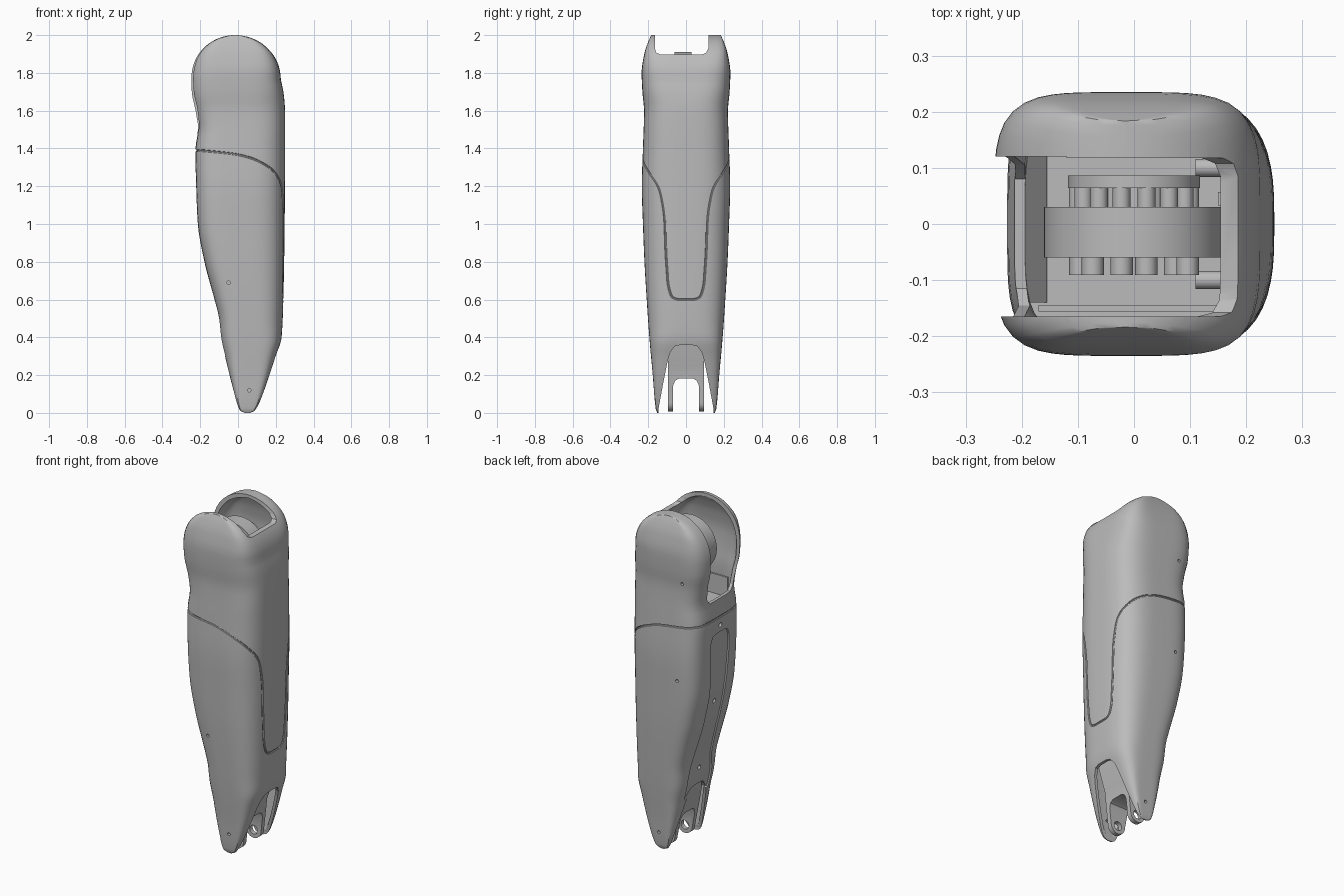
import bpy, bmesh, math
from mathutils import Vector, Matrix

if "Cube" in bpy.data.objects:
    bpy.data.objects.remove(bpy.data.objects["Cube"], do_unlink=True)

grey = bpy.data.materials.new("shell_grey")
grey.use_nodes = True
grey.diffuse_color = (0.5, 0.5, 0.5, 1)
grey.node_tree.nodes["Principled BSDF"].inputs["Base Color"].default_value = (0.5, 0.5, 0.5, 1)


def new_object(name, bm):
    bmesh.ops.recalc_face_normals(bm, faces=bm.faces)
    mesh = bpy.data.meshes.new(name)
    bm.to_mesh(mesh)
    bm.free()
    mesh.materials.append(grey)
    ob = bpy.data.objects.new(name, mesh)
    bpy.context.collection.objects.link(ob)
    return ob


def boolean(ob, cutter, operation="DIFFERENCE"):
    mod = ob.modifiers.new("cut", "BOOLEAN")
    mod.operation, mod.solver, mod.object = operation, "EXACT", cutter
    bpy.context.view_layer.objects.active = ob
    bpy.ops.object.modifier_apply(modifier=mod.name)
    bpy.data.objects.remove(cutter, do_unlink=True)


def prism(name, points, axis, low, high):
    """Extrude a 2D outline: (x, z) along y, or (y, z) along x."""
    bm = bmesh.new()
    place = (lambda p, d: (p[0], d, p[1])) if axis == "y" else (lambda p, d: (d, p[0], p[1]))
    a = [bm.verts.new(place(p, low)) for p in points]
    b = [bm.verts.new(place(p, high)) for p in points]
    bm.faces.new(a)
    bm.faces.new(b)
    for i in range(len(a)):
        j = (i + 1) % len(a)
        bm.faces.new((a[i], a[j], b[j], b[i]))
    return new_object(name, bm)


def box(name, low, high):
    outline = [(low[0], low[2]), (high[0], low[2]), (high[0], high[2]), (low[0], high[2])]
    return prism(name, outline, "y", low[1], high[1])


def rod(name, centre, radius, length, axis="y", sides=40):
    bm = bmesh.new()
    turn = Matrix.Rotation(math.pi / 2, 4, "X" if axis == "y" else "Y")
    bmesh.ops.create_cone(bm, cap_ends=True, segments=sides, radius1=radius, radius2=radius,
                          depth=length, matrix=Matrix.Translation(centre) @ turn)
    return new_object(name, bm)


def mirrored(half):
    return half + [(-y, z) for y, z in reversed(half)]


def profile(keys):
    """Smooth curve through (height, value) keys without overshoot."""
    slopes = [(b[1] - a[1]) / (b[0] - a[0]) for a, b in zip(keys, keys[1:])]
    tangents = [slopes[0]]
    for s, t in zip(slopes, slopes[1:]):
        tangents.append(2 * s * t / (s + t) if s * t > 0 else 0)
    tangents.append(slopes[-1])

    def value(z):
        i = max(k for k in range(len(slopes)) if k == 0 or keys[k][0] <= z)
        h = keys[i + 1][0] - keys[i][0]
        t = (z - keys[i][0]) / h
        return ((2 * t**3 - 3 * t**2 + 1) * keys[i][1] + (t**3 - 2 * t**2 + t) * h * tangents[i]
                + (3 * t**2 - 2 * t**3) * keys[i + 1][1] + (t**3 - t**2) * h * tangents[i + 1])
    return value


# Silhouettes of the limb, and how square its cross-section is
rear = profile([(0, .035), (.01, .012), (.03, 0), (.1, -.02), (.2, -.046), (.3, -.07), (.4, -.092),
                (.5, -.101), (.6, -.125), (.8, -.178), (1, -.213), (1.2, -.222), (1.39, -.226),
                (1.5, -.212), (1.6, -.228), (1.7, -.248), (1.77, -.25)])
shin = profile([(0, .065), (.01, .088), (.04, .108), (.1, .133), (.2, .168), (.3, .2), (.4, .231),
                (.6, .24), (1, .247), (1.5, .25), (1.6, .249), (1.68, .243), (1.77, .226)])
width = profile([(0, .152), (.02, .16), (.2, .176), (.4, .194), (.6, .208), (.8, .22), (1, .228),
                 (1.2, .234), (1.4, .228), (1.6, .222), (1.7, .231), (1.8, .235), (1.9, .221),
                 (1.96, .202), (2, .184)])
squareness = profile([(0, 12), (.1, 8), (.3, 4.5), (.5, 3.2), (1.6, 3.2), (1.75, 4), (1.85, 5), (1.94, 8), (2, 14)])


def extent(z):
    """Rear and shin limits; the knee top is a round disc."""
    if z < 1.77:
        return rear(z), shin(z)
    arc = math.sqrt(max(0, 1 - ((z - 1.77) / .23) ** 2))
    return -.016 - .234 * arc, -.016 + .242 * arc


def limb(name, inset=0.0, open_base=False):
    bm = bmesh.new()
    rings, sides, steps = [], 72, 72
    for i in range(steps + 1):
        z = 1 - math.cos(math.pi * i / steps)
        a, b = extent(z)
        a, b, w = a + inset, b - inset, width(z) - inset
        if b - a < .012:
            mid = (a + b) / 2
            a, b = mid - .006, mid + .006
        height = z * (1 - inset / 2)
        if open_base and i == 0:
            height = -.05
        ring = []
        for k in range(sides):
            t = 2 * math.pi * k / sides
            c, s = math.cos(t), math.sin(t)
            n = max(squareness(z), 3.2 if c > 0 else 4.5)
            r = (abs(c)**n + abs(s)**n) ** (-1 / n)
            ring.append(bm.verts.new(((a + b) / 2 + (b - a) / 2 * c * r, w * s * r, height)))
        rings.append(ring)
    for lo, hi in zip(rings, rings[1:]):
        for k in range(sides):
            j = (k + 1) % sides
            bm.faces.new((lo[k], lo[j], hi[j], hi[k]))
    bm.faces.new(rings[0])
    bm.faces.new(rings[-1])
    return new_object(name, bm)


# Hollow outer shell
shell = limb("outer_shell")
seam_half = [(-.23, 0, 1.39), (-.23, -.15, 1.39), (-.2, -.22, 1.39), (0, -.23, 1.37), (.1, -.23, 1.34),
             (.18, -.2, 1.29), (.23, -.14, 1.2), (.25, -.115, 1.05), (.25, -.11, .85),
             (.25, -.098, .68), (.25, -.08, .615), (.25, -.05, .6), (.25, 0, .6)]
loop = [Vector(p) for p in seam_half + [(x, -y, z) for x, y, z in seam_half[-2:0:-1]]]
path = [p.lerp(q, i / 8) for p, q in zip(loop, loop[1:] + loop[:1]) for i in range(8)]
for _ in range(6):
    path = [(path[i - 1] + p + path[(i + 1) % len(path)]) / 3 for i, p in enumerate(path)]
path = [shell.closest_point_on_mesh(p)[1] for p in path]
boolean(shell, limb("hollow", .018, True))

# Seam groove between the upper shell and the lower cover
curve = bpy.data.curves.new("seam", "CURVE")
curve.dimensions, curve.bevel_depth, curve.bevel_resolution = "3D", .006, 2
spline = curve.splines.new("POLY")
spline.points.add(len(path) - 1)
for point, p in zip(spline.points, path):
    point.co = (*p, 1)
spline.use_cyclic_u = True
seam = bpy.data.objects.new("seam", curve)
bpy.context.collection.objects.link(seam)
bm = bmesh.new()
bm.from_mesh(bpy.data.meshes.new_from_object(seam.evaluated_get(bpy.context.evaluated_depsgraph_get())))
bpy.data.objects.remove(seam, do_unlink=True)
boolean(shell, new_object("seam_cutter", bm))

# Joint opening between the two ears: the front wall stays up, the rear is cut lower
saddle = [(-.165, 2.2), (-.165, 1.93), (-.158, 1.908), (-.135, 1.897), (.085, 1.897),
          (.108, 1.908), (.118, 1.93), (.118, 2.2)]
boolean(shell, prism("saddle", saddle, "x", -.5, .5))
rear_gap = [(-.165, 2.2), (-.165, 1.62), (-.145, 1.52), (-.115, 1.49), (.08, 1.49),
            (.105, 1.52), (.12, 1.62), (.12, 2.2)]
boolean(shell, prism("rear_gap", rear_gap, "x", -.5, -.12))
# Ankle arch and the rear channel
arch = mirrored([(-.146, -.1), (-.146, .02), (-.122, .15), (-.098, .27), (-.084, .32), (-.06, .352), (-.03, .36)])
boolean(shell, prism("arch", arch, "x", -.5, .5))
channel = mirrored([(-.112, .3), (-.112, .42), (-.092, .52), (-.075, .7), (-.072, .95), (-.088, 1.18),
                    (-.085, 1.25), (-.07, 1.29), (-.04, 1.3)])
boolean(shell, prism("channel", channel, "x", -.5, .0))
# Screw holes
for x, side, z in [(-.05, -1, .69), (.06, -1, .12), (-.13, 1, 1.64), (-.1, 1, 1.06), (.06, 1, .1)]:
    boolean(shell, rod("screw_hole", (x, side * .2, z), .009, .12, sides=16))
boolean(shell, rod("screw_hole", (-.22, 0, 1.34), .013, .1, "x", 16))

# Recessed rear panel
panel = limb("rear_panel", .01)
boolean(panel, limb("panel_hollow", .03, True))
boolean(panel, prism("panel_area", mirrored([(-.112, .31), (-.112, .42), (-.092, .52), (-.09, 1.3)]), "x", -.5, .0),
        "INTERSECT")
boolean(panel, prism("panel_arch", arch, "x", -.5, .5))
for z in (.46, .88):
    boolean(panel, rod("panel_hole", (-.16, 0, z), .013, .2, "x", 16))

# Ankle fork
outline = [(.055 + .048 * math.cos(t), .055 + .048 * math.sin(t))
           for t in [math.pi * (1 + i / 12) for i in range(13)]]
outline += [(.125, .25), (.18, .42), (.18, .5), (-.06, .5), (-.06, .42), (-.03, .25)]
fork = prism("ankle_fork", outline, "y", -.095, .095)
slot = mirrored([(-.068, -.1), (-.068, .145), (-.058, .17), (-.035, .183)])
boolean(fork, prism("fork_slot", slot, "x", -.5, .5))
boolean(fork, rod("fork_bore", (.055, 0, .055), .026, .4))

# Knee motor inside the ears
rod("motor_body", (0, -.015, 1.75), .16, .09, sides=64)
rod("motor_hub", (0, .0575, 1.75), .085, .055, sides=48)
rod("motor_cap", (0, .075, 1.75), .118, .022, sides=48)
for i in range(14):
    t = 2 * math.pi * i / 14
    rod("motor_tooth", (.1 * math.cos(t), .047, 1.75 + .1 * math.sin(t)), .016, .036, sides=12)
for i in range(6):
    t = 2 * math.pi * i / 6 + .3
    rod("motor_pin", (.1 * math.cos(t), -.075, 1.75 + .1 * math.sin(t)), .02, .032, sides=12)

# Inner floor, sill, ribs and bosses
box("inner_floor", (-.185, -.18, 1.42), (.19, .18, 1.435))
prism("opening_sill", [(-.195, 1.44), (-.16, 1.4), (-.155, 1.44), (-.195, 1.49)], "y", -.14, .12)
box("motor_mount", (-.07, -.05, 1.43), (.07, .02, 1.62))
for side in (-1, 1):
    box("side_rib", (-.17, side * .15 - .006, 1.43), (.19, side * .15 + .006, 1.55))
    rod("wall_boss", (.16, side * .1, 1.72), .016, .1, "x", 20)
    box("wall_rib", (.15, side * .045 - .012, 1.43), (.215, side * .045 + .012, 1.72))

# Smooth shading with sharp edges kept
bpy.ops.object.select_all(action="DESELECT")
for ob in bpy.context.collection.objects:
    if ob.type == "MESH" and grey.name in ob.data.materials:
        ob.select_set(True)
        bpy.context.view_layer.objects.active = ob
bpy.ops.object.shade_smooth_by_angle(angle=math.radians(32))
